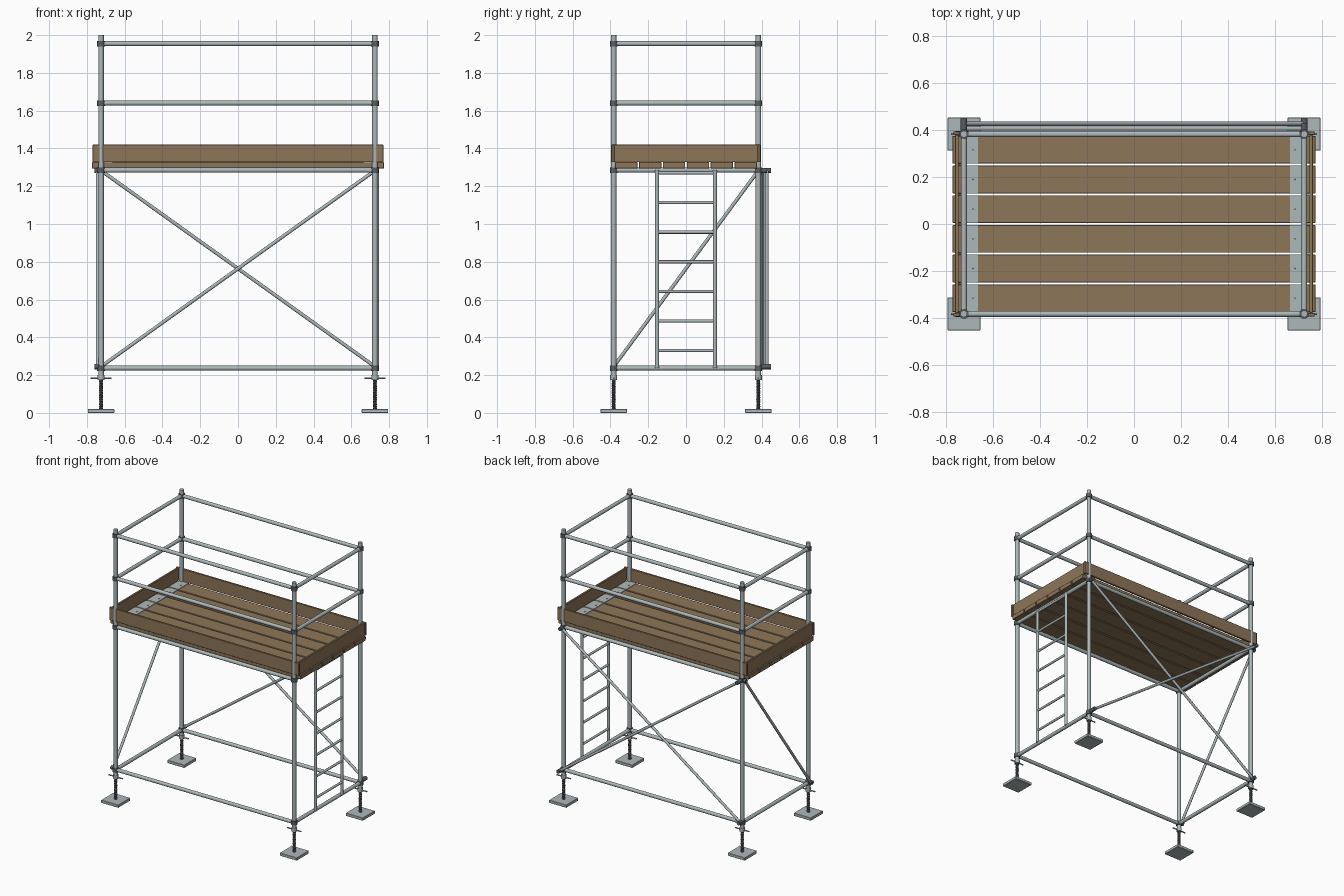
import bpy, bmesh, math
from mathutils import Vector, Matrix

if "Cube" in bpy.data.objects:
    bpy.data.objects.remove(bpy.data.objects["Cube"])


def material(name, rgb):
    m = bpy.data.materials.new(name)
    m.diffuse_color = (*rgb, 1)
    m.use_nodes = True
    m.node_tree.nodes["Principled BSDF"].inputs["Base Color"].default_value = m.diffuse_color
    return m


STEEL = material("steel", (0.42, 0.48, 0.49))
DARK = material("dark_steel", (0.10, 0.11, 0.12))
WOOD = material("wood", (0.27, 0.18, 0.10))
PX, PY = 0.725, 0.383
CORNERS = [(sx, sy) for sx in (-1, 1) for sy in (-1, 1)]


def finish(bm, name, mat, smooth=True):
    me = bpy.data.meshes.new(name)
    bm.to_mesh(me)
    bm.free()
    me.materials.append(mat)
    ob = bpy.data.objects.new(name, me)
    bpy.context.collection.objects.link(ob)
    if smooth:
        bpy.ops.object.select_all(action='DESELECT')
        ob.select_set(True)
        bpy.context.view_layer.objects.active = ob
        bpy.ops.object.shade_smooth_by_angle(angle=math.radians(40))
    return ob


def add_tube(bm, a, b, r, sides=16):
    a, b = Vector(a), Vector(b)
    d = b - a
    rot = d.to_track_quat('Z', 'Y').to_matrix().to_4x4()
    bmesh.ops.create_cone(bm, cap_ends=True, segments=sides, radius1=r, radius2=r,
                          depth=d.length, matrix=Matrix.Translation((a + b) / 2) @ rot)


def tubes(name, parts, mat=STEEL, sides=16):
    bm = bmesh.new()
    for a, b, r in parts:
        add_tube(bm, a, b, r, sides)
    return finish(bm, name, mat)


def box(name, lo, hi, mat, bevel=0.0):
    lo, hi = Vector(lo), Vector(hi)
    bm = bmesh.new()
    bmesh.ops.create_cube(bm, size=1, matrix=Matrix.Translation((lo + hi) / 2)
                          @ Matrix.Diagonal((*(hi - lo), 1)))
    if bevel:
        bmesh.ops.bevel(bm, geom=bm.edges[:], offset=bevel, segments=1, affect='EDGES')
    return finish(bm, name, mat, smooth=False)


def lathe(name, profile, loc, mat, sides=14):
    bm = bmesh.new()
    vs = [bm.verts.new((r + loc[0], loc[1], z)) for r, z in profile]
    es = [bm.edges.new(p) for p in zip(vs, vs[1:])]
    bmesh.ops.spin(bm, geom=vs + es, cent=(loc[0], loc[1], 0), axis=(0, 0, 1),
                   angle=2 * math.pi, steps=sides)
    bmesh.ops.remove_doubles(bm, verts=bm.verts[:], dist=1e-5)
    bmesh.ops.recalc_face_normals(bm, faces=bm.faces[:])
    return finish(bm, name, mat)


# corner posts with base plate, threaded jack, wing nut and couplers
thread = [(0.0, 0.015)]
for i in range(18):
    z = 0.02 + i * 0.0095
    thread += [(0.0085, z), (0.0115, z + 0.0045)]
thread.append((0.0, 0.19))
LEVELS = (0.237, 1.285, 1.64, 1.955)
for sx, sy in CORNERS:
    x, y = sx * PX, sy * PY
    box("base_plate", (x - 0.07, y - 0.07, 0), (x + 0.07, y + 0.07, 0.021), STEEL, 0.002)
    lathe("jack_screw", thread, (x, y), DARK)
    tubes("jack_nut", [((x, y, 0.174), (x, y, 0.2), 0.0185),
                       ((x - 0.055, y, 0.184), (x + 0.055, y, 0.184), 0.0045)], STEEL, 12)
    tubes("corner_post", [((x, y, 0.195), (x, y, 2.0), 0.0145)])
    for z in LEVELS:
        tubes("post_coupler", [((x, y, z - 0.015), (x, y, z + 0.015), 0.0205)], DARK)

# horizontal ledgers and guard rails on all four sides
for z in LEVELS:
    kind = "ledger" if z < 1.5 else "guard_rail"
    for s in (-1, 1):
        tubes("long_" + kind, [((-PX, s * PY, z), (PX, s * PY, z), 0.013)])
        tubes("end_" + kind, [((s * PX, -PY, z), (s * PX, PY, z), 0.013)])

# crossed braces on the back, one brace on the left end
for s, y in ((1, 0.428), (-1, 0.407)):
    lo, hi = Vector((s * PX, y, 0.245)), Vector((-s * PX, y, 1.283))
    tubes("back_brace", [(lo, hi, 0.0095)])
    for p in (lo, hi):
        tubes("brace_clamp", [((p.x, PY, p.z), (p.x, y + 0.021, p.z), 0.014)], DARK)
lo, hi = Vector((-0.743, -PY, 0.245)), Vector((-0.743, PY, 1.283))
tubes("end_brace", [(lo, hi, 0.0095)])
for p in (lo, hi):
    tubes("brace_clamp", [((-PX, p.y, p.z), (-0.76, p.y, p.z), 0.014)], DARK)

# deck planks with steel end straps and fixings
pitch = 0.1265
for i in range(6):
    y = (i - 2.5) * pitch
    h = 0.0592
    box("deck_plank", (-0.773, y - h, 1.294), (0.773, y + h, 1.327), WOOD, 0.002)
    for s in (-1, 1):
        xs = sorted((s * 0.665, s * 0.738))
        box("plank_strap", (xs[0], y - h, 1.325), (xs[1], y + h, 1.3305), STEEL)
        tubes("strap_bolt", [((s * 0.686, y, 1.329), (s * 0.686, y, 1.334), 0.004)], DARK, 8)

# toe boards
for s in (-1, 1):
    ys = sorted((s * 0.379, s * 0.394))
    box("long_toe_board", (-0.77, ys[0], 1.327), (0.77, ys[1], 1.42), WOOD, 0.0015)
    xs = sorted((s * 0.747, s * 0.762))
    box("end_toe_board", (xs[0], -0.379, 1.327), (xs[1], 0.379, 1.42), WOOD, 0.0015)

# ladder on the right end
LX, LY = 0.736, 0.153
for s in (-1, 1):
    tubes("ladder_stile", [((LX, s * LY, 0.237), (LX, s * LY, 1.287), 0.0105)])
for i in range(7):
    z = 0.33 + i * 0.1567
    tubes("ladder_rung", [((LX, -LY, z), (LX, LY, z), 0.0085)], STEEL, 12)
